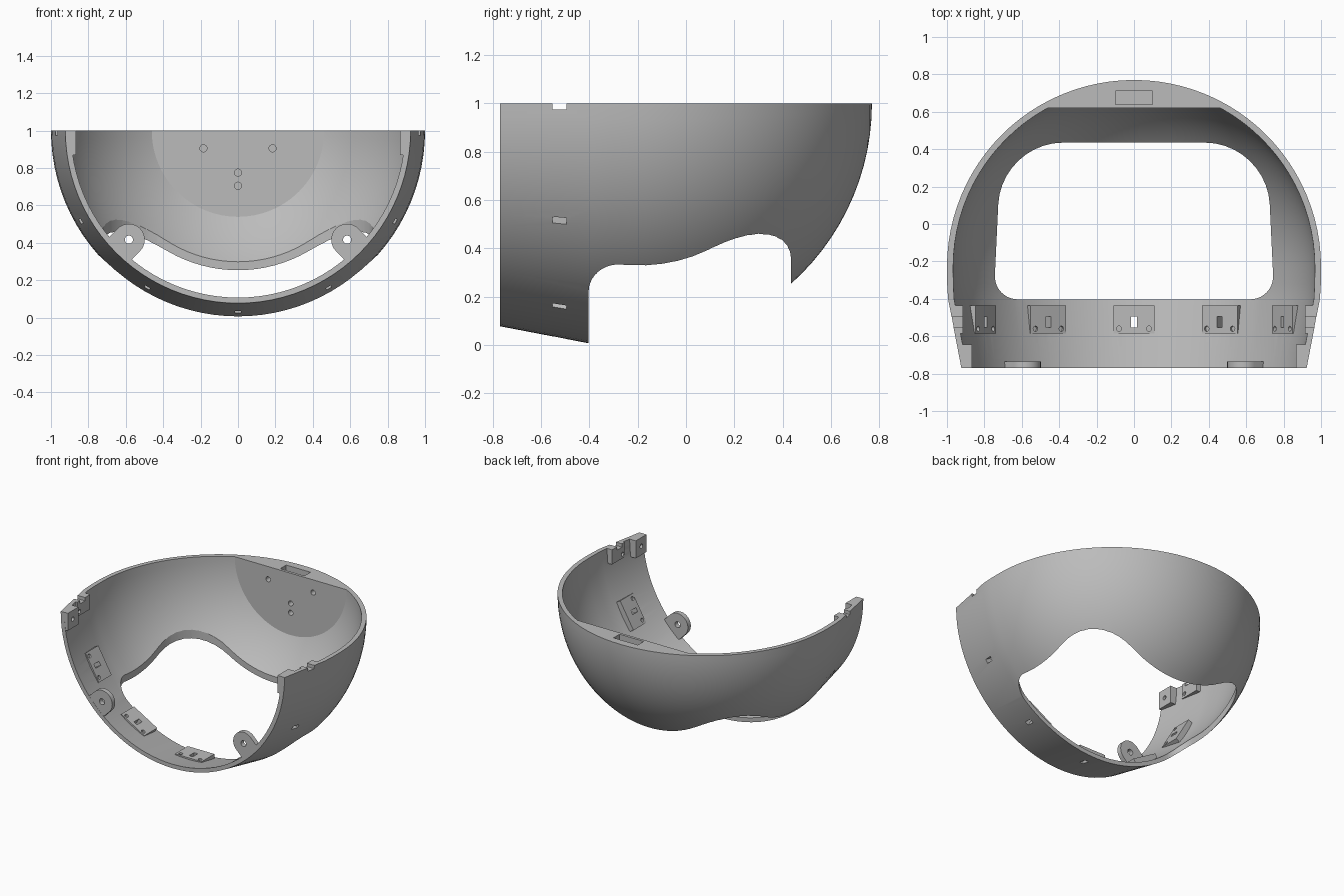
import bpy, bmesh
from math import sin, cos, pi, sqrt, radians
from mathutils import Matrix, Vector

if "Cube" in bpy.data.objects:
    bpy.data.objects.remove(bpy.data.objects["Cube"])

grey = bpy.data.materials.new("mid grey")
grey.use_nodes = True
colour = (0.5, 0.5, 0.5, 1)
grey.diffuse_color = colour
grey.node_tree.nodes["Principled BSDF"].inputs["Base Color"].default_value = colour

FRONT, BACK, CENTRE, WALL = -0.77, 0.77, -0.23, 0.033
PLATE_Y = 0.62
SEGMENTS = 48


def make(name, bm):
    bmesh.ops.recalc_face_normals(bm, faces=bm.faces)
    mesh = bpy.data.meshes.new(name)
    bm.to_mesh(mesh)
    bm.free()
    obj = bpy.data.objects.new(name, mesh)
    bpy.context.collection.objects.link(obj)
    mesh.materials.append(grey)
    return obj


def radial(side, degrees):
    """Frame on the shell axis: x runs along the wall, -z runs outward."""
    return (Matrix.Translation((0, 0, 1)) @ Matrix.Diagonal((side, 1, 1, 1))
            @ Matrix.Rotation(-radians(degrees), 4, 'Y'))


def prism(bm, points, offset, matrix):
    """Extrude a flat polygon of 3D points by an offset."""
    face = bm.faces.new([bm.verts.new(matrix @ Vector(p)) for p in points])
    out = bmesh.ops.extrude_face_region(bm, geom=[face])["geom"]
    move = matrix.to_3x3() @ Vector(offset)
    bmesh.ops.translate(bm, vec=move, verts=[v for v in out if isinstance(v, bmesh.types.BMVert)])


def box(bm, lo, hi, matrix=Matrix()):
    lo, hi = Vector(lo), Vector(hi)
    place = Matrix.Translation((lo + hi) / 2) @ Matrix.Diagonal((*(hi - lo), 1))
    bmesh.ops.create_cube(bm, size=1, matrix=matrix @ place)


def rod(bm, centre, radius, length, axis, matrix=Matrix()):
    turn = Matrix.Rotation(pi / 2, 4, 'X') if axis == 'Y' else Matrix()
    bmesh.ops.create_cone(bm, cap_ends=True, segments=20, radius1=radius, radius2=radius,
                          depth=length, matrix=matrix @ Matrix.Translation(centre) @ turn)


def wedge(bm, u0, u1, y0, y1, inner, outer0, outer1, matrix):
    """Flat-topped block whose base follows the tapered wall."""
    side = [(u0, y0, -inner), (u0, y1, -inner), (u0, y1, -outer1), (u0, y0, -outer0)]
    prism(bm, side, (u1 - u0, 0, 0), matrix)


# Shell: a domed profile turned half way round the front-to-back axis
def dome(radius, start, stop, steps):
    ys = [start + (stop - start) * sin(pi / 2 * i / steps) for i in range(steps + 1)]
    return [(y, sqrt(max(0, radius ** 2 - (y - CENTRE) ** 2))) for y in ys]


outer = [(FRONT, 0.923), (-0.4, 0.994), (-0.32, 0.999)] + dome(1, CENTRE, BACK, 24)
inner = [(FRONT, 0.893), (-0.4, 0.962), (-0.32, 0.966)] + dome(1 - WALL, CENTRE, PLATE_Y, 20)
profile = outer + [(PLATE_Y, 0)] + inner[::-1]
bm = bmesh.new()
rings = []
for i in range(SEGMENTS + 1):
    t = -pi / 2 + pi * i / SEGMENTS
    rings.append([bm.verts.new((r * sin(t), y, 1 - r * cos(t))) for y, r in profile])
n = len(profile)
for a, b in zip(rings, rings[1:]):
    for j in range(n):
        k = (j + 1) % n
        if profile[j][1] + profile[k][1] > 1e-6:
            bm.faces.new((a[j], a[k], b[k], b[j]))
bm.faces.new(rings[0])
bm.faces.new(rings[-1])
bmesh.ops.remove_doubles(bm, verts=bm.verts, dist=1e-5)
bmesh.ops.dissolve_degenerate(bm, edges=bm.edges, dist=1e-5)
shell = make("shell", bm)

# Large rounded opening cut straight down
bm = bmesh.new()
prism(bm, [(-0.75, -0.403, -0.5), (0.75, -0.403, -0.5), (0.71, 0.435, -0.5), (-0.71, 0.435, -0.5)],
      (0, 0, 1.4), Matrix())
for is_front, radius in ((True, 0.13), (False, 0.33)):
    edges = [e for e in bm.edges if abs(e.verts[0].co.z - e.verts[1].co.z) > 1
             and (e.verts[0].co.y < -0.4) == is_front
             and abs(e.verts[0].co.x) > 0.7 and abs(e.verts[0].co.y) > 0.4]
    bmesh.ops.bevel(bm, geom=edges, offset=radius, segments=10, profile=0.5, affect='EDGES')

# Pocket in the rear rim and screw holes in the flat rear wall
box(bm, (-0.1, 0.64, 0.88), (0.1, 0.71, 1.1))
for x, z in ((-0.185, 0.905), (0.185, 0.905), (0, 0.775), (0, 0.705)):
    rod(bm, (x, PLATE_Y, z), 0.019, 0.11, 'Y')

# Slots, pads, end blocks and lugs arranged round the wall
pads, blocks, lugs = bmesh.new(), bmesh.new(), bmesh.new()
stations = [(1, 0)] + [(s, a) for s in (1, -1) for a in (30, 60, 90)]
for side, angle in stations:
    frame = radial(side, angle)
    at_rim = angle == 90
    top = 0 if at_rim else 0.11
    wedge(pads, -0.11, top, -0.585, -0.435, 0.915, 0.94, 0.967, frame)
    if at_rim:
        box(bm, (-0.025, -0.553, -1.1), (0.05, -0.495, -0.8), frame)
    else:
        box(bm, (-0.015, -0.553, -1.1), (0.015, -0.495, -0.8), frame)
    for u in ((-0.08,) if at_rim else (-0.08, 0.08)):
        rod(bm, (u, -0.56, -0.89), 0.014, 0.08, 'Z', frame)

for side in (1, -1):
    frame = radial(side, 90)
    wedge(blocks, -0.13, 0, FRONT + 0.001, -0.645, 0.865, 0.908, 0.93, frame)
    rod(bm, (-0.065, -0.71, -0.87), 0.016, 0.06, 'Z', frame)
    frame = radial(side, 45)
    centre, radius, y = 0.825, 0.085, FRONT + 0.001
    arc = [(radius * cos(pi * i / 16), y, -centre + radius * sin(pi * i / 16)) for i in range(17)]
    prism(lugs, arc + [(-radius, y, -0.908), (radius, y, -0.908)], (0, 0.035, 0), frame)
    rod(bm, (0, FRONT, -centre), 0.022, 0.2, 'Y', frame)

cutter = make("cutter", bm)
cutter.hide_render = True
parts = [shell, make("mounting_pads", pads), make("end_blocks", blocks), make("screw_lugs", lugs)]

# Cut every part, then shade smooth with sharp corners
for part in parts:
    bpy.ops.object.select_all(action='DESELECT')
    part.select_set(True)
    bpy.context.view_layer.objects.active = part
    cut = part.modifiers.new("cut", 'BOOLEAN')
    cut.operation, cut.solver, cut.object = 'DIFFERENCE', 'EXACT', cutter
    bpy.ops.object.modifier_apply(modifier=cut.name)
    bpy.ops.object.shade_smooth_by_angle(angle=radians(25))
bpy.data.objects.remove(cutter)
